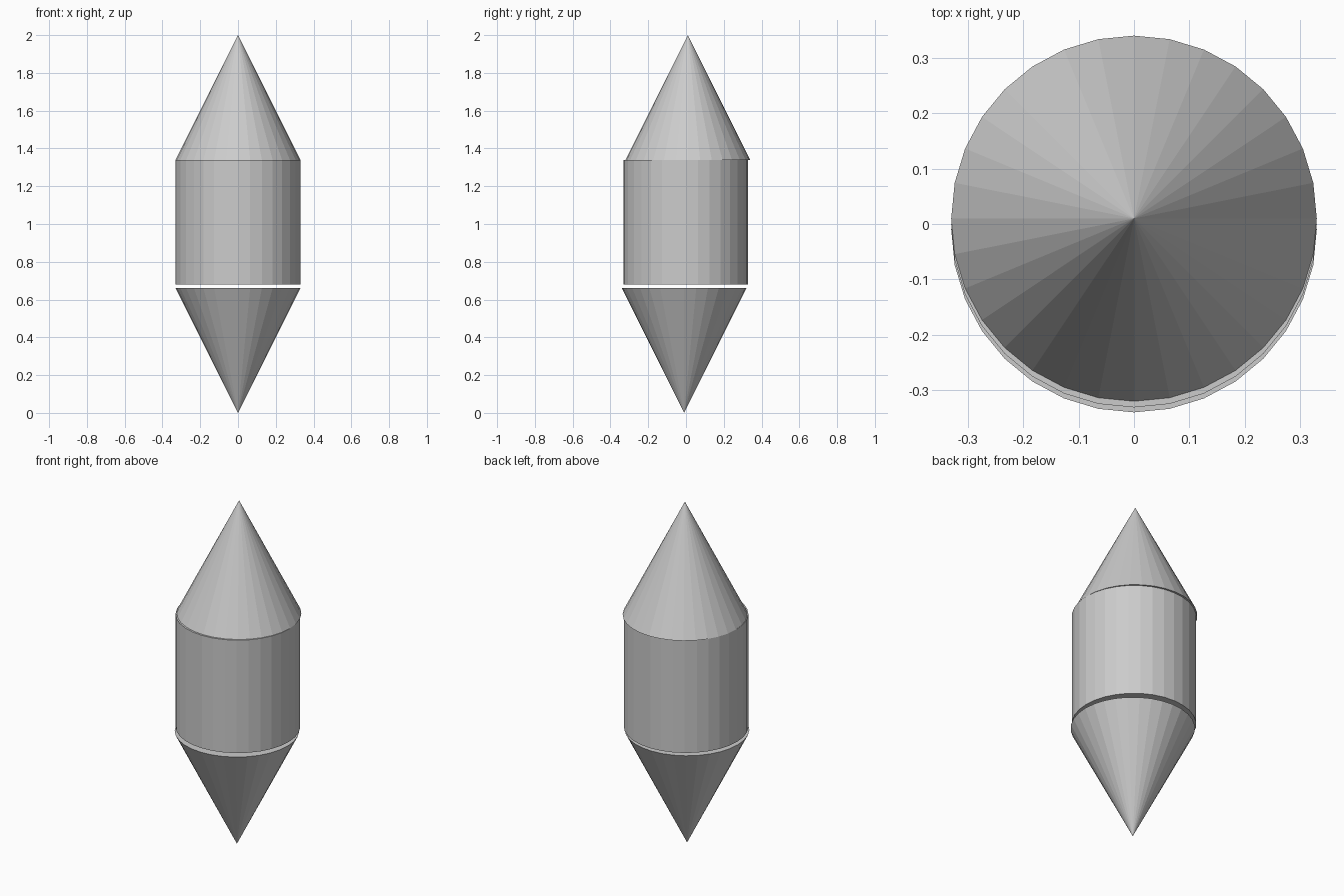
import bpy
from math import pi

if "Cube" in bpy.data.objects:
    bpy.data.objects.remove(bpy.data.objects["Cube"])

R = 0.33      # shared radius
H = 0.66      # shared height of each section
SIDES = 32


def cone(name, y, z_mid, flip=False):
    bpy.ops.mesh.primitive_cone_add(vertices=SIDES, radius1=R, radius2=0, depth=H,
                                    location=(0, y, z_mid),
                                    rotation=(pi if flip else 0, 0, 0))
    bpy.context.object.name = name


# Lower tip, pointing down
cone("lower_cone", -0.01, H / 2, flip=True)

# Middle barrel, with a small gap above the lower tip
bpy.ops.mesh.primitive_cylinder_add(vertices=SIDES, radius=R, depth=H,
                                    location=(0, -0.001, 0.68 + H / 2))
bpy.context.object.name = "barrel"

# Upper tip, slightly offset to the back
cone("upper_cone", 0.01, 2 - H / 2)
